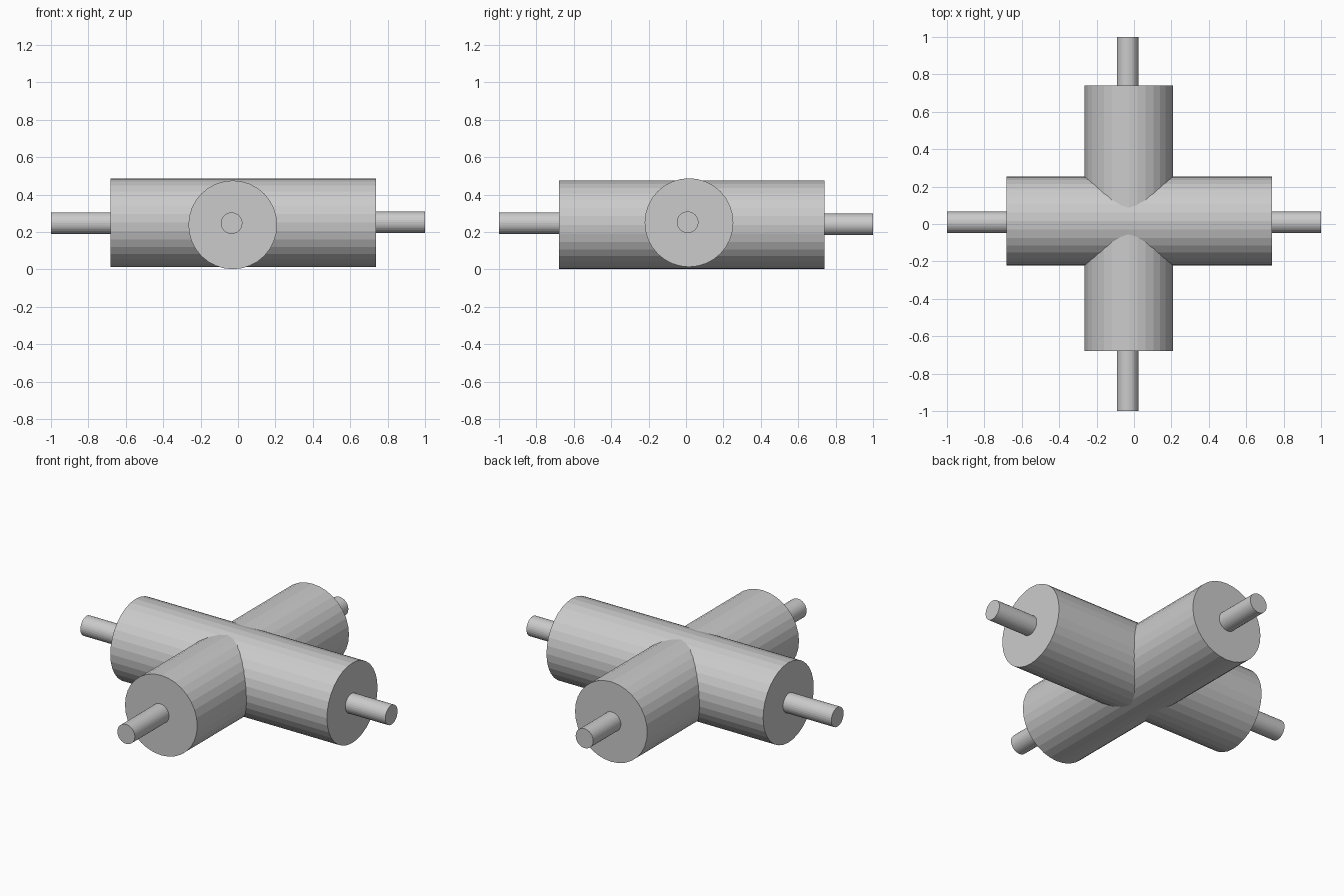
import bpy
from math import pi

if "Cube" in bpy.data.objects:
    bpy.data.objects.remove(bpy.data.objects["Cube"])


def bar(name, axis, start, end, radius, across, z):
    """Flat-shaded 32-sided cylinder along x or y, offset sideways by across."""
    mid = (start + end) / 2
    if axis == "x":
        loc, rot = (mid, across, z), (0, pi / 2, 0)
    else:
        loc, rot = (across, mid, z), (pi / 2, 0, 0)
    bpy.ops.mesh.primitive_cylinder_add(
        vertices=32, radius=radius, depth=end - start, location=loc, rotation=rot)
    bpy.context.object.name = name


R, r = 0.237, 0.0575

# Crossed main barrels
bar("barrel_x", "x", -0.683, 0.738, R, 0.016, 0.25)
bar("barrel_y", "y", -0.68, 0.741, R, -0.028, 0.238)

# Thin pins, each sunk a little into its barrel end
bar("pin_left", "x", -1.0, -0.64, r, 0.009, 0.247)
bar("pin_right", "x", 0.70, 1.0, r, 0.009, 0.252)
bar("pin_front", "y", -1.0, -0.64, r, -0.034, 0.247)
bar("pin_back", "y", 0.70, 1.0, r, -0.034, 0.24)
